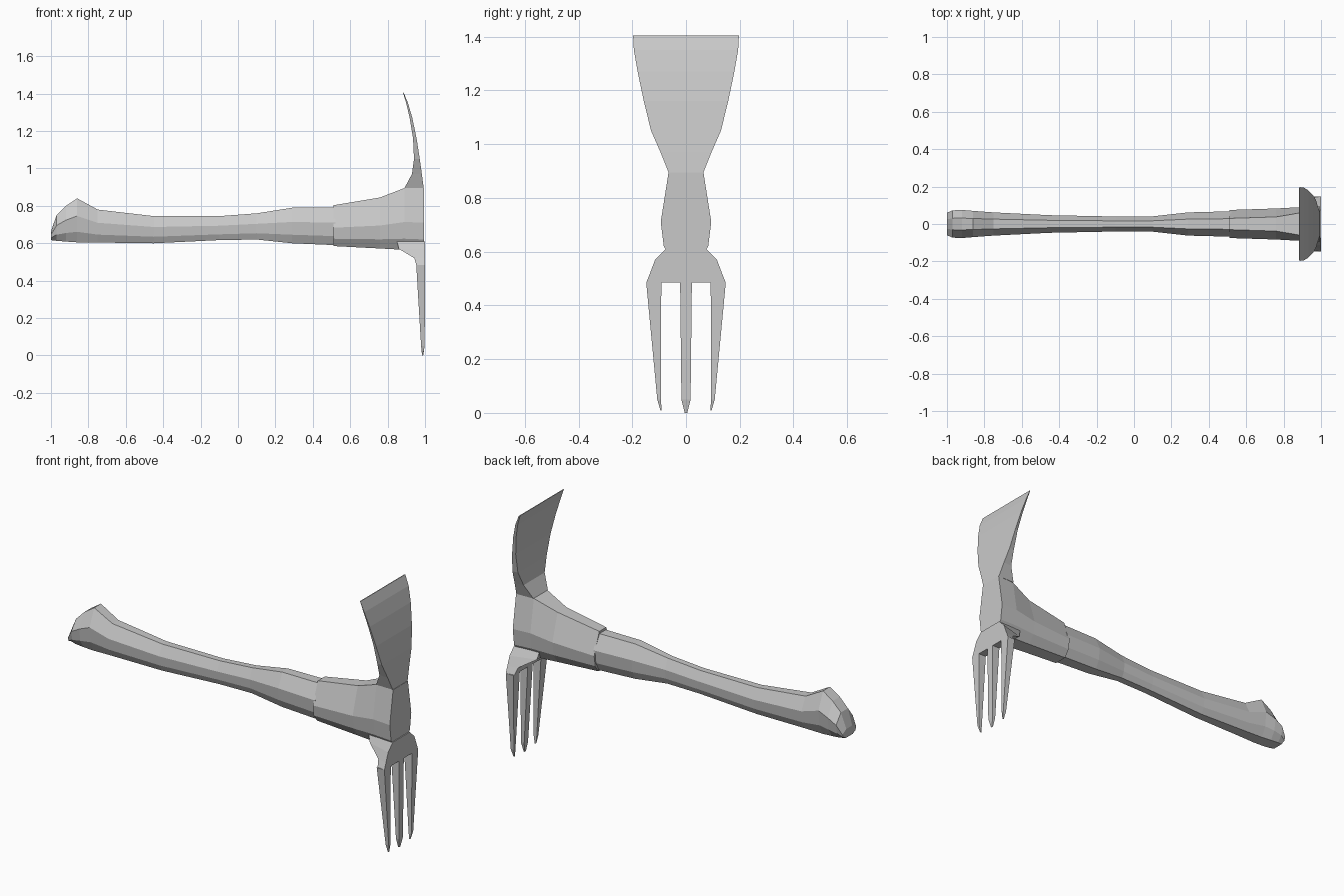
import bpy
import bmesh

cube = bpy.data.objects.get("Cube")
if cube:
    bpy.data.objects.remove(cube, do_unlink=True)

grey = bpy.data.materials.new("plain grey")
grey.use_nodes = True
colour = (0.58, 0.58, 0.58, 1)
grey.diffuse_color = colour
grey.node_tree.nodes["Principled BSDF"].inputs["Base Color"].default_value = colour


def loft(name, rings):
    """Skin a stack of equal-sized rings and cap both ends."""
    bm = bmesh.new()
    loops = [[bm.verts.new(p) for p in ring] for ring in rings]
    n = len(loops[0])
    for a, b in zip(loops, loops[1:]):
        for i in range(n):
            j = (i + 1) % n
            bm.faces.new((a[i], a[j], b[j], b[i]))
    bm.faces.new(loops[0])
    bm.faces.new(loops[-1])
    bmesh.ops.recalc_face_normals(bm, faces=bm.faces)
    mesh = bpy.data.meshes.new(name)
    bm.to_mesh(mesh)
    bm.free()
    mesh.materials.append(grey)
    obj = bpy.data.objects.new(name, mesh)
    bpy.context.collection.objects.link(obj)
    return obj


def octagon(x, top, bottom, width, flat, upper, lower):
    """Eight-sided section across the shaft; upper and lower set the side corners."""
    h = top - bottom
    half = [(flat, top), (width, bottom + upper * h),
            (width * 0.88, bottom + lower * h), (width * 0.5, bottom)]
    pts = half + [(-y, z) for y, z in reversed(half)]
    return [(x, y, z) for y, z in pts]


def slab(z, x_out, x_in, w_out, w_in, y=0.0):
    """Four-sided level section with separate outer and inner half widths."""
    return [(x_out, y - w_out, z), (x_out, y + w_out, z),
            (x_in, y + w_in, z), (x_in, y - w_in, z)]


# Wooden handle: x, top, bottom, half width
handle = [
    (-1.0, 0.665, 0.617, 0.06), (-0.97, 0.75, 0.613, 0.073),
    (-0.92, 0.80, 0.609, 0.075), (-0.86, 0.84, 0.605, 0.07),
    (-0.75, 0.78, 0.604, 0.062), (-0.45, 0.745, 0.60, 0.047),
    (-0.1, 0.745, 0.617, 0.04), (0.1, 0.76, 0.62, 0.041),
    (0.29, 0.79, 0.60, 0.062), (0.52, 0.79, 0.59, 0.068),
]
loft("handle", [octagon(x, t, b, w, w * 0.42, 0.6, 0.24) for x, t, b, w in handle])

# Socket flaring towards the head: x, top, bottom, half width, top flat
socket = [
    (0.51, 0.803, 0.585, 0.075, 0.03), (0.76, 0.845, 0.572, 0.083, 0.038),
    (0.89, 0.895, 0.565, 0.09, 0.06), (0.995, 0.895, 0.56, 0.094, 0.065),
]
loft("socket", [octagon(*s, 0.45, 0.18) for s in socket])

# Curved hoe blade: height, outer x, inner x, half width
blade = [
    (0.895, 0.993, 0.89, 0.065), (0.97, 0.983, 0.93, 0.095),
    (1.05, 0.972, 0.941, 0.13), (1.16, 0.955, 0.936, 0.157),
    (1.27, 0.932, 0.918, 0.18), (1.35, 0.909, 0.899, 0.194),
    (1.405, 0.886, 0.882, 0.197),
]
loft("hoe_blade", [slab(z, xo, xi, w, w * 0.97) for z, xo, xi, w in blade])

# Palm joining the tines to the socket
palm = [
    (0.61, 1.0, 0.85, 0.075, 0.07), (0.57, 1.0, 0.86, 0.115, 0.075),
    (0.52, 1.0, 0.943, 0.134, 0.12), (0.485, 1.0, 0.953, 0.148, 0.14),
]
loft("fork_palm", [slab(*p) for p in palm])

# Middle tine
middle = [(0.5, 1.0, 0.953, 0.022), (0.05, 0.998, 0.979, 0.017), (0.0, 0.99, 0.984, 0.005)]
loft("middle_tine", [slab(z, xo, xi, w, w) for z, xo, xi, w in middle])

# Outer tines, straight on the inside and tapering on the outside
for name, side in (("left_tine", 1), ("right_tine", -1)):
    rows = [(0.485, 1.0, 0.953, 0.028, 0.12), (0.05, 0.998, 0.979, 0.007, 0.1),
            (0.008, 0.99, 0.984, 0.002, 0.093)]
    loft(name, [slab(z, xo, xi, w, w, side * y) for z, xo, xi, w, y in rows])
